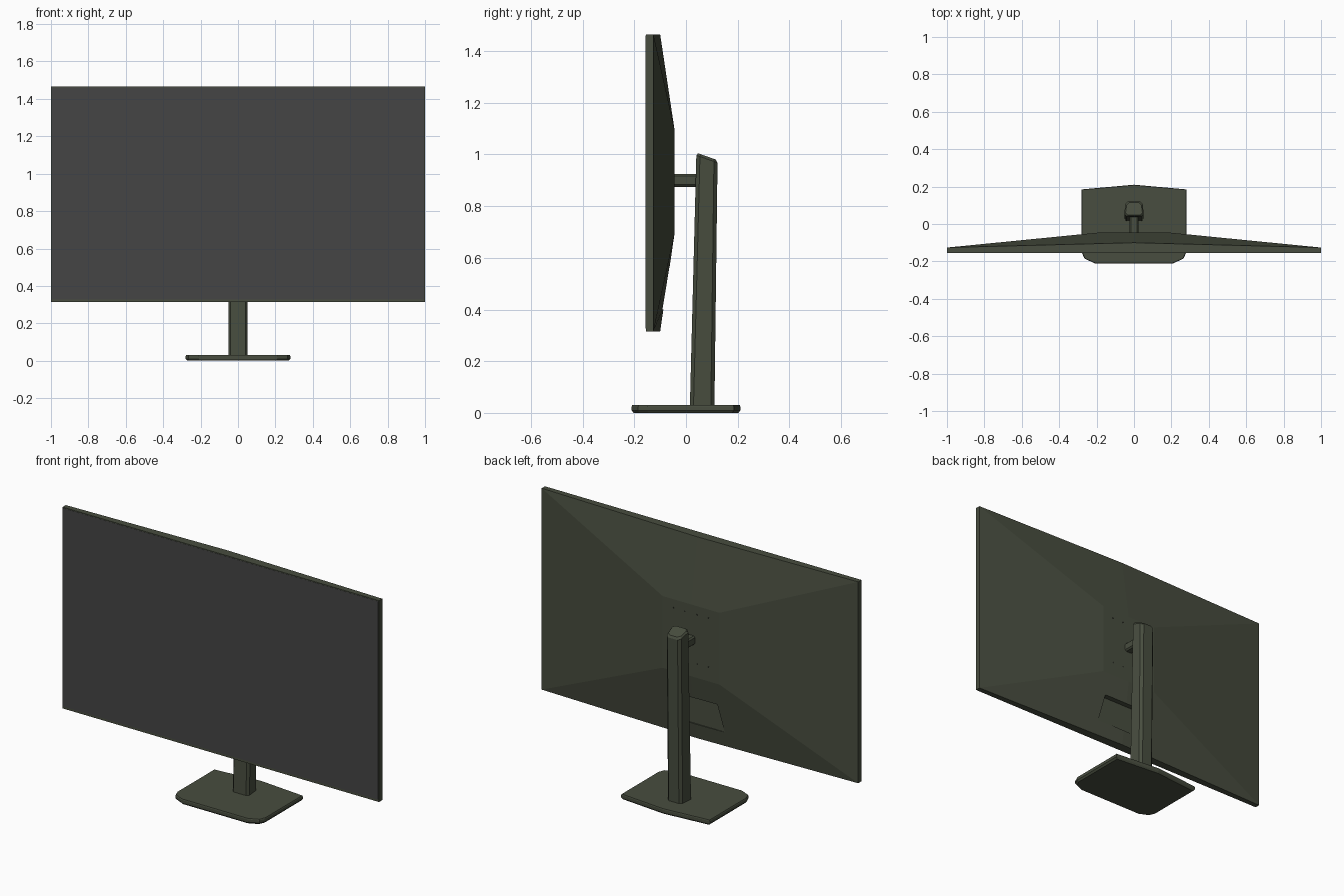
import bpy
import bmesh

if "Cube" in bpy.data.objects:
    bpy.data.objects.remove(bpy.data.objects["Cube"])


def material(name, rgb):
    m = bpy.data.materials.new(name)
    m.diffuse_color = (*rgb, 1)
    m.use_nodes = True
    m.node_tree.nodes["Principled BSDF"].inputs["Base Color"].default_value = m.diffuse_color
    return m


BODY = material("dark_olive", (0.065, 0.075, 0.05))
SCREEN = material("screen_grey", (0.06, 0.06, 0.06))
HOLE = material("hole_dark", (0.02, 0.022, 0.016))


def finish(name, bm, mat):
    bmesh.ops.recalc_face_normals(bm, faces=bm.faces)
    me = bpy.data.meshes.new(name)
    bm.to_mesh(me)
    bm.free()
    me.materials.append(mat)
    ob = bpy.data.objects.new(name, me)
    bpy.context.collection.objects.link(ob)
    return ob


def loft(name, rings, mat):
    """Join equal-length rings of points into a capped solid."""
    bm = bmesh.new()
    loops = [[bm.verts.new(p) for p in r] for r in rings]
    n = len(loops[0])
    for a, b in zip(loops, loops[1:]):
        for i in range(n):
            j = (i + 1) % n
            bm.faces.new((a[i], a[j], b[j], b[i]))
    bm.faces.new(loops[0][::-1])
    bm.faces.new(loops[-1])
    return finish(name, bm, mat)


def mirrored(half):
    """Complete a half outline (x >= 0) across x = 0."""
    return half + [(-x, y) for x, y in reversed(half) if x > 0]


# Panel: flat front, thin rim that thickens at mid width, faceted back
Z0, Z1 = 0.315, 1.465


def panel_ring(w, low, high, y_corner, y_mid):
    return [(0, y_mid, low), (w, y_corner, low), (w, y_corner, high),
            (0, y_mid, high), (-w, y_corner, high), (-w, y_corner, low)]


panel = loft("panel_housing", [
    panel_ring(1, Z0, Z1, -0.155, -0.155),
    panel_ring(1, Z0, Z1, -0.126, -0.10),
    panel_ring(0.18, 0.69, 1.10, -0.045, -0.045)], BODY)

# Connector recess cut into the lower back
outline = [(-0.18, 0.40), (0.18, 0.40), (0.15, 0.56), (-0.15, 0.56)]
cutter = loft("recess_cutter", [[(x, y, z) for x, z in outline]
                                for y in (-0.094, 0.0)], BODY)
cutter.hide_render = True
cut = panel.modifiers.new("recess", 'BOOLEAN')
cut.operation = 'DIFFERENCE'
cut.solver = 'EXACT'
cut.object = cutter
bpy.context.view_layer.objects.active = panel
bpy.ops.object.modifier_apply(modifier=cut.name)
bpy.data.objects.remove(cutter)

# Screen: nearly fills the front
rect = [(-0.995, Z0 + 0.012), (0.995, Z0 + 0.012),
        (0.995, Z1 - 0.005), (-0.995, Z1 - 0.005)]
loft("screen", [[(x, y, z) for x, z in rect] for y in (-0.156, -0.154)], SCREEN)

# Small mounting holes on the back plate
for z in (0.77, 1.05):
    for x in (-0.11, -0.04, 0.04, 0.11):
        dot = [(x + a * 0.005, z + b * 0.005)
               for a, b in ((1, 0), (0.7, 0.7), (0, 1), (-0.7, 0.7),
                            (-1, 0), (-0.7, -0.7), (0, -1), (0.7, -0.7))]
        loft("mounting_hole", [[(px, y, pz) for px, pz in dot]
                               for y in (-0.046, -0.0445)], HOLE)

# Arm: chamfered bar between panel and post
r, c, zc = 0.025, 0.017, 0.90
bar = mirrored([(c, -r), (r, -c), (r, c), (c, r)])
loft("arm", [[(x, y, zc + z) for x, z in bar] for y in (-0.05, 0.06)], BODY)


# Post: leaning chamfered column with a sloped, bevelled top
def post_ring(front, back, z_front, z_back, inset=0.0):
    f, b = front + inset, back - inset
    pts = mirrored([(0.04 - inset, f), (0.052 - inset, f + 0.014),
                    (0.046 - inset, b - 0.014), (0.032 - inset, b)])
    return [(x, y, z_front + (z_back - z_front) * (y - front) / (back - front))
            for x, y in pts]


loft("post", [post_ring(0.015, 0.11, 0.025, 0.025),
              post_ring(0.04, 0.122, 0.997, 0.968),
              post_ring(0.04, 0.122, 1.007, 0.978, 0.007)], BODY)

# Base: low plate, pointed back edge, clipped front corners, tapered underside
half = [(0.21, -0.21), (0.265, -0.185), (0.28, -0.15), (0.28, 0.185), (0, 0.21)]
plan = mirrored(half)
loft("base", [[(x * s, y * s, z) for x, y in plan]
              for z, s in ((0, 0.97), (0.01, 1), (0.025, 1), (0.03, 0.99))], BODY)
